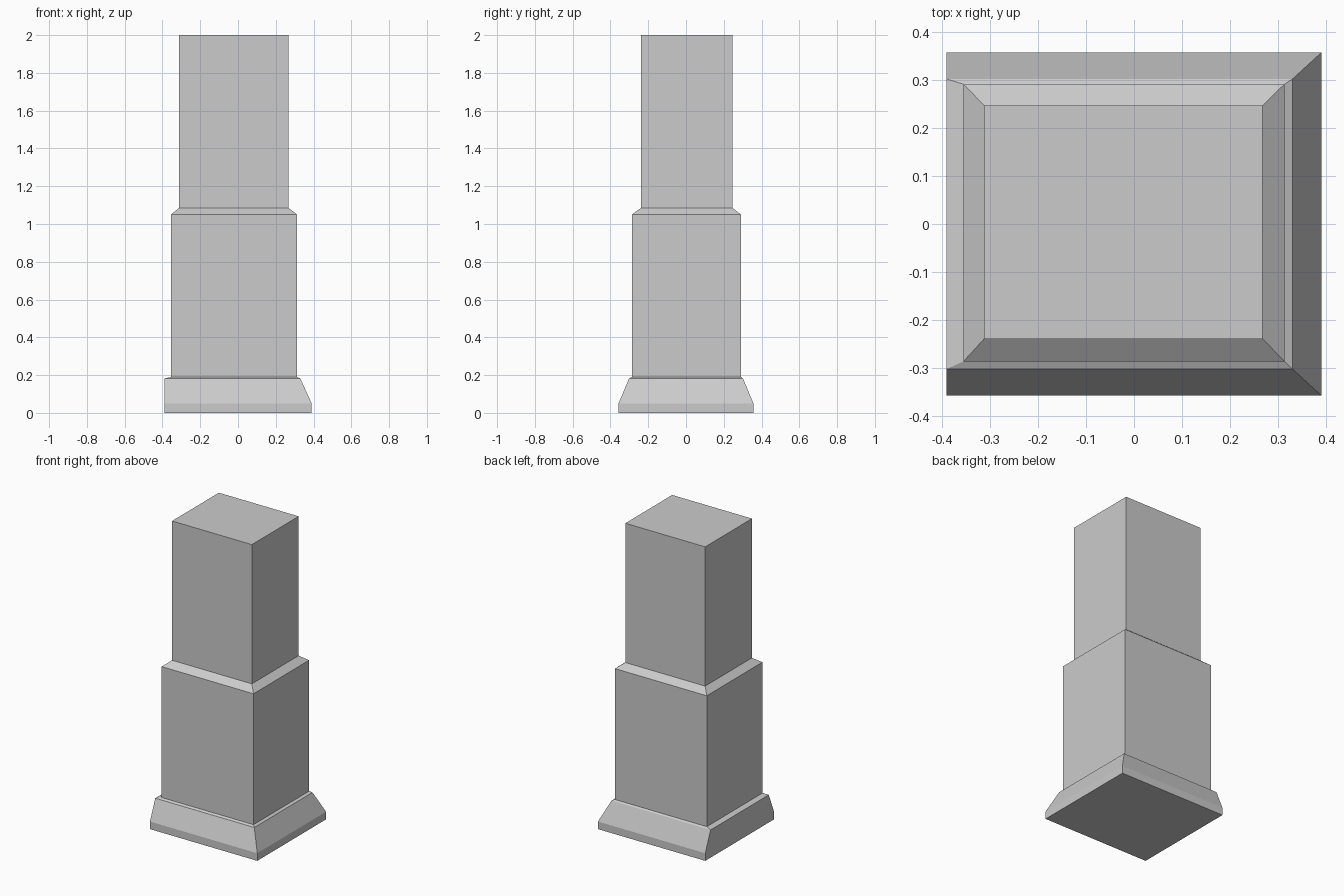
import bpy, bmesh

cube = bpy.data.objects.get("Cube")
if cube:
    bpy.data.objects.remove(cube, do_unlink=True)

stone = bpy.data.materials.new("grey_stone")
stone.use_nodes = True
colour = (0.6, 0.6, 0.6, 1)
stone.diffuse_color = colour
stone.node_tree.nodes["Principled BSDF"].inputs["Base Color"].default_value = colour


def loft(name, sections):
    """Closed solid through rectangles given as (x0, x1, y0, y1, z)."""
    bm = bmesh.new()
    rings = [[bm.verts.new((x, y, z)) for x, y in ((x0, y0), (x1, y0), (x1, y1), (x0, y1))]
             for x0, x1, y0, y1, z in sections]
    for low, high in zip(rings, rings[1:]):
        for i in range(4):
            j = (i + 1) % 4
            bm.faces.new((low[i], low[j], high[j], high[i]))
    bm.faces.new(rings[0][::-1])
    bm.faces.new(rings[-1])
    mesh = bpy.data.meshes.new(name)
    bm.to_mesh(mesh)
    bm.free()
    mesh.materials.append(stone)
    obj = bpy.data.objects.new(name, mesh)
    bpy.context.collection.objects.link(obj)


# Plinth: sloped on three sides, flush and upright on its right side
plinth_foot = (-0.39, 0.39, -0.357, 0.357)
plinth_top = (-0.39, 0.33, -0.302, 0.302)
lower = (-0.355, 0.313, -0.286, 0.291)
upper = (-0.312, 0.268, -0.239, 0.247)

loft("plinth", [(*plinth_foot, 0), (*plinth_foot, 0.05),
                (*plinth_top, 0.182), (*lower, 0.19)])

# Lower shaft with a bevelled shoulder
loft("lower_shaft", [(*lower, 0.185), (*lower, 1.05), (*upper, 1.085)])

# Upper shaft
loft("upper_shaft", [(*upper, 1.08), (*upper, 2)])
